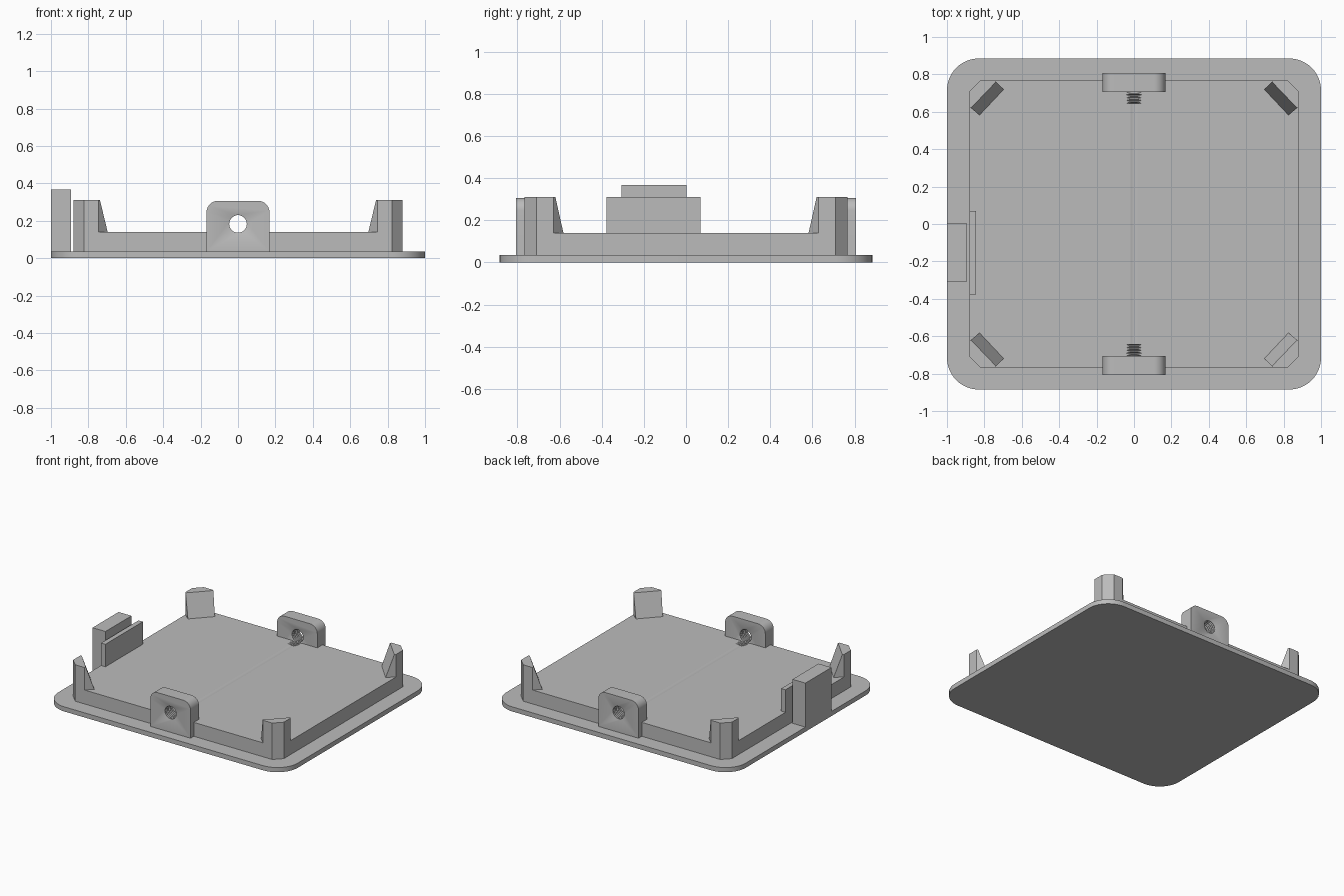
import bpy
import bmesh
from math import sin, cos, pi, radians

if "Cube" in bpy.data.objects:
    bpy.data.objects.remove(bpy.data.objects["Cube"], do_unlink=True)

grey = bpy.data.materials.new("plain grey")
grey.use_nodes = True
grey.diffuse_color = (0.5, 0.5, 0.5, 1)
grey.node_tree.nodes["Principled BSDF"].inputs["Base Color"].default_value = (0.5, 0.5, 0.5, 1)

# Main heights and half sizes
PLATE, BLOCK, POST = 0.035, 0.14, 0.31
BX, BY, CHAMFER = 0.88, 0.767, 0.057
HOLE_Z, MINOR, MAJOR = 0.183, 0.047, 0.059


def loft(name, loops):
    """Solid skinned through closed loops, capped at both ends."""
    bm = bmesh.new()
    rings = [[bm.verts.new(p) for p in loop] for loop in loops]
    n = len(rings[0])
    for a, b in zip(rings, rings[1:]):
        for i in range(n):
            j = (i + 1) % n
            bm.faces.new((a[i], a[j], b[j], b[i]))
    bm.faces.new(rings[0])
    bm.faces.new(rings[-1])
    bmesh.ops.recalc_face_normals(bm, faces=bm.faces)
    mesh = bpy.data.meshes.new(name)
    bm.to_mesh(mesh)
    bm.free()
    mesh.materials.append(grey)
    obj = bpy.data.objects.new(name, mesh)
    bpy.context.collection.objects.link(obj)
    return obj


def prism(name, outline, z0, z1):
    return loft(name, [[(x, y, z) for x, y in outline] for z in (z0, z1)])


def box(name, x0, x1, y0, y1, z0, z1):
    return prism(name, [(x0, y0), (x1, y0), (x1, y1), (x0, y1)], z0, z1)


def arc(cx, cy, r, start, steps=10):
    """Quarter circle, counterclockwise from start degrees."""
    return [(cx + r * cos(radians(start) + pi / 2 * i / steps),
             cy + r * sin(radians(start) + pi / 2 * i / steps)) for i in range(steps + 1)]


def smooth(obj):
    bpy.ops.object.select_all(action='DESELECT')
    obj.select_set(True)
    bpy.context.view_layer.objects.active = obj
    bpy.ops.object.shade_smooth_by_angle(angle=radians(30))


def cut(obj, cutter):
    mod = obj.modifiers.new("bore", 'BOOLEAN')
    mod.operation = 'DIFFERENCE'
    mod.solver = 'EXACT'
    mod.object = cutter
    graph = bpy.context.evaluated_depsgraph_get()
    mesh = bpy.data.meshes.new_from_object(obj.evaluated_get(graph))
    obj.modifiers.clear()
    obj.data = mesh


# Base plate with rounded corners
R, PX, PY = 0.17, 1.0, 0.885
outline = []
for sx, sy, start in ((1, 1, 0), (-1, 1, 90), (-1, -1, 180), (1, -1, 270)):
    outline += arc(sx * (PX - R), sy * (PY - R), R, start)
smooth(prism("base_plate", outline, 0, PLATE))

# Raised block with chamfered corners
c = CHAMFER
block = prism("raised_block", [
    (BX, BY - c), (BX - c, BY), (c - BX, BY), (-BX, BY - c),
    (-BX, c - BY), (c - BX, -BY), (BX - c, -BY), (BX, c - BY)], PLATE, BLOCK)

# Threaded bore running from one lug to the other
stations = [(-0.9, MAJOR), (-0.81, MAJOR)]
PITCH, TURNS = 0.015, 11
left = [(-0.81 + PITCH * (i + f), r) for i in range(TURNS)
        for f, r in ((0.4, MINOR), (0.6, MINOR), (0.95, MAJOR))]
left.append((-0.644, MINOR))
stations += left
stations += [(-y, r) for y, r in reversed(stations)]
N = 32
bore = loft("bore_cutter", [
    [(r * cos(2 * pi * i / N), y, HOLE_Z + r * sin(2 * pi * i / N)) for i in range(N)]
    for y, r in stations])
bore.hide_render = True

# Pierced lugs at front and back
r, w, top = 0.06, 0.168, 0.306
profile = [(-w, PLATE), (w, PLATE)] + arc(w - r, top - r, r, 0) + arc(r - w, top - r, r, 90)
for side, s in (("front", -1), ("back", 1)):
    lug = loft(side + "_lug", [[(x, s * y, z) for x, z in profile] for y in (0.706, 0.806)])
    cut(lug, bore)
    smooth(lug)
cut(block, bore)
bpy.data.objects.remove(bore, do_unlink=True)

# Corner posts with a sloping inner face
edge = [(BX, 0.628), (BX, BY - c), (BX - c, BY), (0.745, BY)]
foot = [(0.697, 0.719), (0.826, 0.582)]
head = [(0.738, 0.76), (0.872, 0.62)]
for side, sy in (("front", -1), ("back", 1)):
    for hand, sx in (("right", -1), ("left", 1)):
        loft(side + "_" + hand + "_post", [
            [(sx * x, sy * y, z) for x, y in edge + inner]
            for inner, z in ((foot, BLOCK), (head, POST))])

# Tall outer tab and the thin wall behind it
box("side_tab", -1.0, -0.892, -0.307, 0.003, PLATE, 0.367)
box("side_wall", -0.88, -0.844, -0.377, 0.07, BLOCK, POST)
